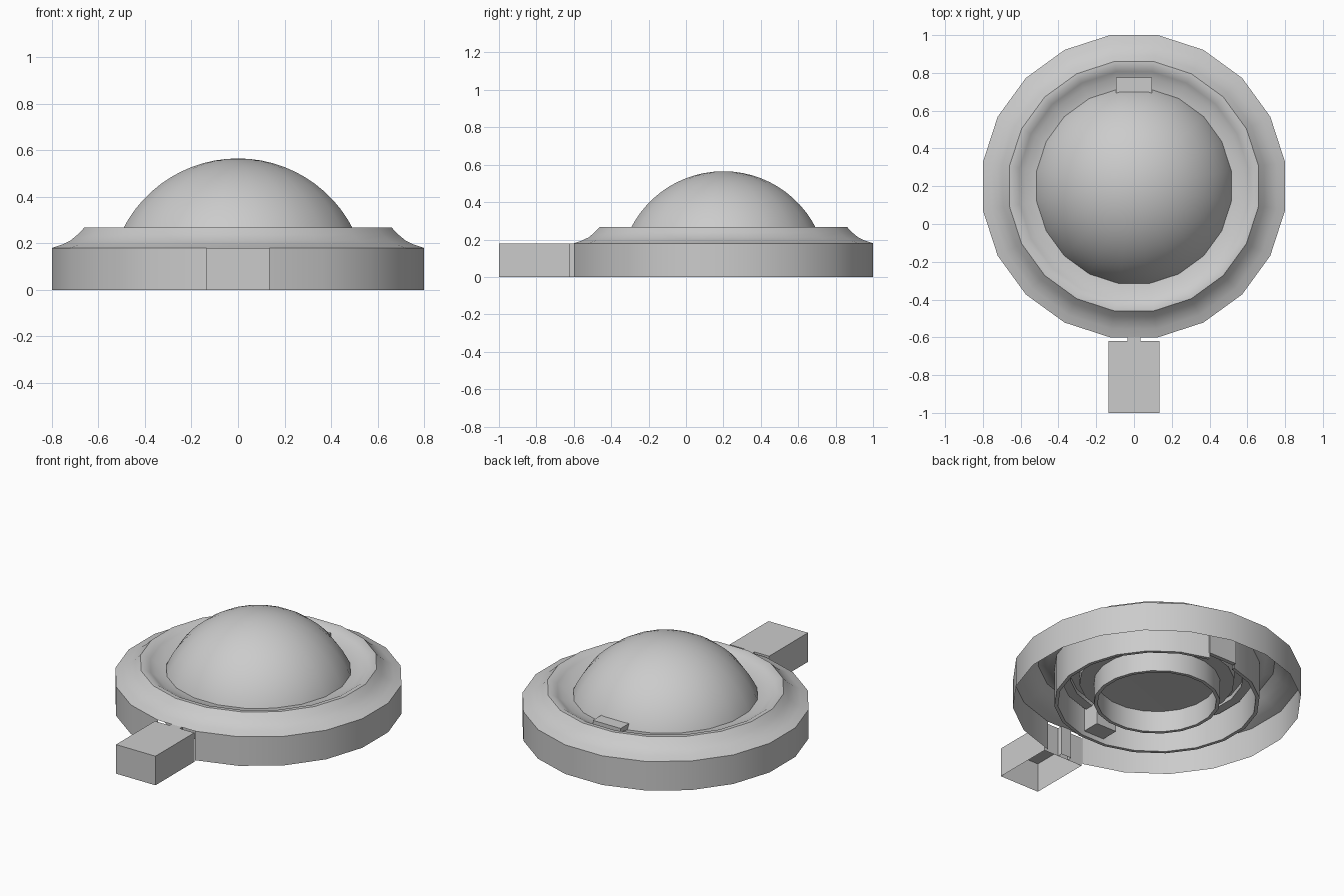
import bpy, bmesh
from math import pi, cos, sin, radians

if "Cube" in bpy.data.objects:
    bpy.data.objects.remove(bpy.data.objects["Cube"])

CY = 0.2      # centre of the round body
N = 20        # sides, flats facing the axes
K = 1 / cos(pi / N)


def finish(name, bm, smooth=None):
    bmesh.ops.recalc_face_normals(bm, faces=bm.faces)
    me = bpy.data.meshes.new(name)
    bm.to_mesh(me)
    bm.free()
    ob = bpy.data.objects.new(name, me)
    bpy.context.collection.objects.link(ob)
    if smooth:
        bpy.ops.object.select_all(action='DESELECT')
        ob.select_set(True)
        bpy.context.view_layer.objects.active = ob
        bpy.ops.object.shade_smooth_by_angle(angle=radians(smooth))
    return ob


def lathe(name, profile, smooth=None, skip=None):
    """Revolve (apothem, z) points; skip(row, side) leaves a face out."""
    bm = bmesh.new()
    rows = []
    for r, z in profile:
        if r == 0:
            rows.append([bm.verts.new((0, CY, z))] * N)
            continue
        rows.append([bm.verts.new((r * K * cos((2 * i + 1) * pi / N),
                                   CY + r * K * sin((2 * i + 1) * pi / N), z))
                     for i in range(N)])
    for j in range(len(rows) - 1):
        for i in range(N):
            if skip and skip(j, i):
                continue
            k = (i + 1) % N
            quad = [rows[j][i], rows[j][k], rows[j + 1][k], rows[j + 1][i]]
            bm.faces.new(list(dict.fromkeys(quad)))
    return finish(name, bm, smooth)


def box(name, x0, x1, y0, y1, z0, z1, open_bottom=False):
    bm = bmesh.new()
    bmesh.ops.create_cube(bm, size=1)
    for v in bm.verts:
        v.co = ((x0 + x1) / 2 + v.co.x * (x1 - x0),
                (y0 + y1) / 2 + v.co.y * (y1 - y0),
                (z0 + z1) / 2 + v.co.z * (z1 - z0))
    if open_bottom:
        low = [f for f in bm.faces if f.calc_center_median().z < z0 + 1e-4]
        bmesh.ops.delete(bm, geom=low, context='FACES_ONLY')
    return finish(name, bm)


FRONT, BACK = 14, 4   # side index facing -y and +y

# Outer housing: straight wall, flared shoulder, raised crest, dished inner lip
lathe("housing", [(0.80, 0), (0.80, 0.18), (0.755, 0.195), (0.72, 0.212),
                  (0.69, 0.237), (0.66, 0.268), (0.635, 0.268), (0.605, 0.25),
                  (0.575, 0.232), (0.515, 0.222), (0.515, 0.20)], 32,
      lambda j, i: j == 0 and i == FRONT)

# Inner collar under the shoulder, notched at the back for the clip
lathe("collar", [(0.57, 0.23), (0.57, 0), (0.55, 0), (0.55, 0.215)], 30,
      lambda j, i: i == BACK)

# Domed cap
R, CZ = 0.555, 0.01
dome = [(R * sin(a), CZ + R * cos(a))
        for a in (radians(74 * t / 14) for t in range(15))]
dome[0] = (0, CZ + R)
lathe("dome_cap", dome, 40)

# Stepped underside of the cap and its central cup
lathe("cap_underside", [dome[-1], (0.48, dome[-1][1]), (0.48, 0.19), (0.43, 0.19),
                        (0.43, 0.13), (0.35, 0.13), (0.35, 0), (0.33, 0),
                        (0.33, 0.13), (0, 0.14)], 30)

# Retaining clip at the back, showing through the lip
box("clip_tab", -0.095, 0.095, 0.69, 0.775, 0.20, 0.255)
box("clip_leg", -0.095, 0.095, 0.75, 0.775, 0.03, 0.20)
box("clip_foot", -0.095, 0.095, 0.66, 0.75, 0.10, 0.125)
# Stop block at the front inside the collar
box("front_stop", -0.07, 0.07, -0.35, -0.24, 0.03, 0.17)

# Hollow handle and the narrow bridge joining it to the housing
box("handle", -0.135, 0.135, -1.0, -0.62, 0, 0.18, True)
box("handle_bridge", -0.035, 0.035, -0.62, -0.59, 0, 0.18, True)
